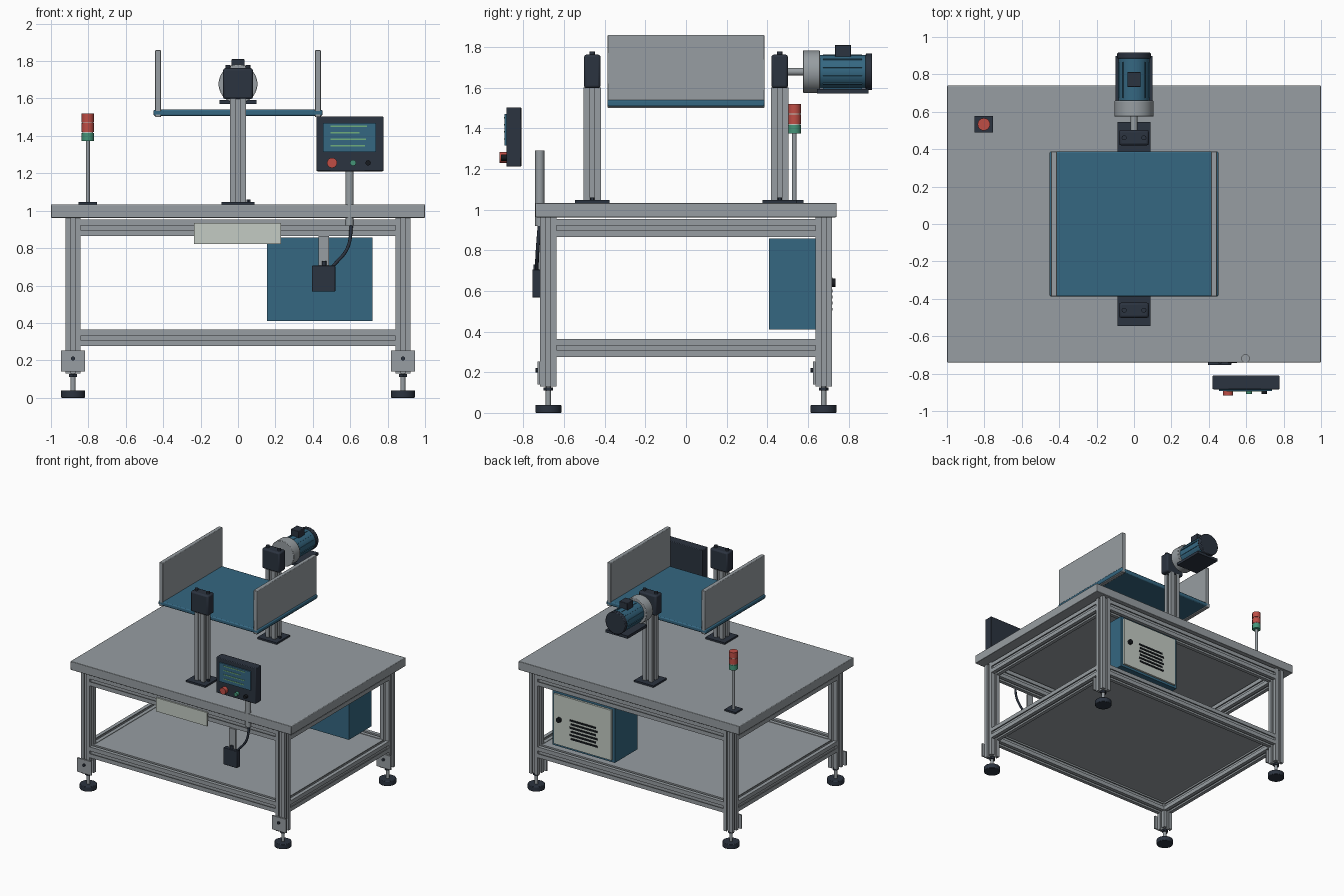
import bpy, bmesh, math
from mathutils import Matrix, Vector

if "Cube" in bpy.data.objects:
    bpy.data.objects.remove(bpy.data.objects["Cube"])


def material(name, r, g, b):
    m = bpy.data.materials.new(name)
    m.diffuse_color = (r, g, b, 1)
    m.use_nodes = True
    m.node_tree.nodes["Principled BSDF"].inputs["Base Color"].default_value = m.diffuse_color
    return m


GREY = material("aluminium grey", 0.31, 0.34, 0.36)
BLUE = material("machine blue", 0.035, 0.135, 0.22)
DARK = material("charcoal", 0.024, 0.033, 0.05)
PALE = material("pale panel", 0.55, 0.60, 0.55)
RED = material("signal red", 0.52, 0.075, 0.06)
GREEN = material("signal green", 0.06, 0.30, 0.19)
LIME = material("screen line green", 0.16, 0.42, 0.20)
BLACK = material("black", 0.008, 0.01, 0.013)
AXIS = {"x": Matrix.Rotation(math.pi / 2, 4, "Y"), "y": Matrix.Rotation(math.pi / 2, 4, "X"), "z": Matrix()}


def finish(name, bm, mat, bevel=0):
    bmesh.ops.recalc_face_normals(bm, faces=bm.faces)
    mesh = bpy.data.meshes.new(name)
    bm.to_mesh(mesh)
    bm.free()
    mesh.materials.append(mat)
    ob = bpy.data.objects.new(name, mesh)
    bpy.context.collection.objects.link(ob)
    if bevel:
        mod = ob.modifiers.new("bevel", "BEVEL")
        mod.width, mod.segments = bevel, 2
    return ob


def box(name, x, y, z, mat, bevel=0):
    """Box from (min, max) pairs on each axis."""
    bm = bmesh.new()
    bmesh.ops.create_cube(bm, size=1)
    for v in bm.verts:
        v.co = Vector([(a + b) / 2 + c * (b - a) for (a, b), c in zip((x, y, z), v.co)])
    return finish(name, bm, mat, bevel)


def rod(name, loc, r, length, axis, mat, sides=32, bevel=0):
    """Cylinder centred on loc."""
    bm = bmesh.new()
    bmesh.ops.create_cone(bm, cap_ends=True, segments=sides, radius1=r, radius2=r, depth=length,
                          matrix=Matrix.Translation(loc) @ AXIS[axis])
    return finish(name, bm, mat, bevel)


def slotted(name, loc, length, axis, hw, hh, mat=GREY):
    """Square extrusion with a groove down the middle of each side."""
    side = [(-1, -1), (-.26, -1), (-.26, -.86), (-.42, -.86), (-.42, -.55),
            (.42, -.55), (.42, -.86), (.26, -.86), (.26, -1)]
    pts = []
    for k in range(4):
        c, s = round(math.cos(k * math.pi / 2)), round(math.sin(k * math.pi / 2))
        pts += [(c * x - s * y, s * x + c * y) for x, y in side]
    place = {"x": lambda u, v, w: (w, u * hw, v * hh),
             "y": lambda u, v, w: (u * hw, w, v * hh),
             "z": lambda u, v, w: (u * hw, v * hh, w)}[axis]
    bm = bmesh.new()
    face = bm.faces.new([bm.verts.new(Vector(loc) + Vector(place(u, v, -length / 2))) for u, v in pts])
    ext = bmesh.ops.extrude_face_region(bm, geom=[face])
    move = Vector(place(0, 0, length))
    bmesh.ops.translate(bm, vec=move, verts=[g for g in ext["geom"] if isinstance(g, bmesh.types.BMVert)])
    return finish(name, bm, mat)


# Table top and lower shelf
box("table_top", (-1, 1), (-.74, .74), (.962, 1.033), GREY, .004)
box("lower_shelf", (-.85, .85), (-.65, .65), (.345, .36), GREY)

# Legs with levelling feet and foot brackets
LX, LY = .882, .677
for sx in (-1, 1):
    for sy in (-1, 1):
        x, y = sx * LX, sy * LY
        slotted("leg", (x, y, .546), .832, "z", .04, .041)
        rod("foot_pad", (x, y, .02), .064, .04, "z", DARK, bevel=.004)
        rod("foot_stem", (x, y, .085), .013, .11, "z", GREY, 16)
        rod("foot_nut", (x, y, .118), .024, .016, "z", DARK, 6)
        box("foot_bracket", (x - .064, x + .064), (y - .053, y - .041), (.14, .253), GREY)
        rod("bracket_bolt", (x, y - .058, .21), .011, .012, "y", DARK, 12)

# Frame rails, upper and lower
for z in (.909, .32):
    for s in (-1, 1):
        slotted("long_rail", (0, s * LY, z), 2 * LX - .08, "x", .04, .044)
        slotted("side_rail", (s * LX, 0, z), 2 * LY - .08, "y", .04, .044)

# Front plate under the table edge
box("front_plate", (-.235, .23), (-.728, -.715), (.823, .935), PALE)

# Electrical cabinet, its door, vents and lock on the back
box("cabinet", (.155, .72), (.407, .70), (.41, .857), BLUE)
box("cabinet_door", (.178, .698), (.70, .716), (.43, .84), PALE)
for i in range(6):
    z, shift = .51 + i * .03, .012 * (i % 2)
    box("door_vent", (.30 + shift, .54 + shift), (.712, .721), (z - .007, z + .007), BLACK)
rod("door_lock", (.645, .724, .64), .02, .022, "y", BLACK, 20)

# Switch box on the front with its bracket and cable
box("switch_box_strip", (.43, .487), (-.73, -.715), (.70, .866), GREY)
box("switch_box", (.396, .52), (-.755, -.715), (.567, .706), DARK, .004)
rod("cable_gland", (.46, -.737, .718), .012, .026, "z", DARK, 12)
curve = bpy.data.curves.new("cable", "CURVE")
curve.dimensions, curve.bevel_depth, curve.bevel_resolution = "3D", .009, 3
spline = curve.splines.new("BEZIER")
spline.bezier_points.add(2)
for p, co in zip(spline.bezier_points, ((.505, -.735, .70), (.585, -.73, .80), (.608, -.72, .93))):
    p.co, p.handle_left_type, p.handle_right_type = co, "AUTO", "AUTO"
curve.materials.append(DARK)
bpy.context.collection.objects.link(bpy.data.objects.new("cable", curve))

# Control panel: post, housing, screen, text lines and buttons
rod("panel_post", (.596, -.719, 1.105), .0225, .37, "z", GREY, 24)
box("panel_housing", (.42, .778), (-.884, -.81), (1.211, 1.503), DARK, .005)
box("panel_screen", (.455, .738), (-.893, -.882), (1.315, 1.47), BLUE)
for z, x1 in ((1.452, .69), (1.417, .65), (1.382, .685), (1.347, .68)):
    box("screen_line", (.495, x1), (-.896, -.892), (z - .0035, z + .0035), LIME)
for name, x, r, depth, mat in (("stop_button", .503, .027, .033, RED),
                               ("start_button", .615, .016, .026, GREEN),
                               ("reset_button", .696, .014, .024, BLACK)):
    rod(name, (x, -.884 - depth / 2, 1.256), r, depth, "y", mat, 24)

# Signal tower
TX, TY = -.803, .533
box("tower_base", (TX - .05, TX + .05), (TY - .045, TY + .045), (1.033, 1.046), DARK)
rod("tower_pole", (TX, TY, 1.21), .011, .34, "z", GREY, 16)
rod("tower_core", (TX, TY, 1.445), .029, .14, "z", PALE, 24)
for name, z, h, mat in (("green_lamp", 1.395, .042, GREEN), ("lower_red_lamp", 1.445, .046, RED),
                        ("upper_red_lamp", 1.4965, .047, RED)):
    rod(name, (TX, TY, z), .033, h, "z", mat, 24)

# Bearing posts at front and back of the tray
for sy in (-1, 1):
    y = sy * .461
    box("post_base", (-.088, .088), (y - .085, y + .085), (1.033, 1.047), DARK)
    rod("post_base_bolt", (.056, y, 1.053), .011, .014, "z", DARK, 6)
    slotted("post", (0, y, 1.321), .56, "z", .042, .042)
    box("bearing_block", (-.08, .08), (y - .041, y + .041), (1.597, 1.762), DARK, .012)
    for x in (-.053, .053):
        rod("bearing_bolt", (x, y, 1.768), .013, .02, "z", DARK, 16)

# Tray with side walls
box("tray", (-.452, .452), (-.387, .387), (1.507, 1.54), BLUE, .008)
for s in (-1, 1):
    box("tray_wall", tuple(sorted((s * .411, s * .443))), (-.387, .387), (1.50, 1.858), GREY, .004)

# Drive motor behind the rear post
MZ = 1.678
rod("motor_shaft", (0, .535, MZ), .019, .09, "y", GREY, 20)
rod("gearbox", (0, .617, MZ), .104, .085, "y", GREY, 40, .004)
rod("motor_body", (0, .773, MZ), .083, .23, "y", BLUE, 40)
rod("motor_end_cap", (0, .9, MZ), .09, .032, "y", DARK, 40, .005)
box("motor_foot", (-.1, .1), (.645, .897), (1.57, 1.592), DARK)
box("terminal_box", (-.036, .036), (.732, .812), (1.75, 1.81), DARK, .004)
for i in range(12):
    fin = box("motor_fin", (.078, .088), (.675, .865), (-.003, .003), BLUE)
    fin.matrix_world = Matrix.Translation((0, 0, MZ)) @ Matrix.Rotation((i + .5) * math.pi / 6, 4, "Y")

# Smooth the round parts, keep edges sharp
for ob in bpy.data.objects:
    ob.select_set(ob.type == "MESH")
bpy.context.view_layer.objects.active = bpy.data.objects["table_top"]
bpy.ops.object.shade_smooth_by_angle(angle=math.radians(30))
